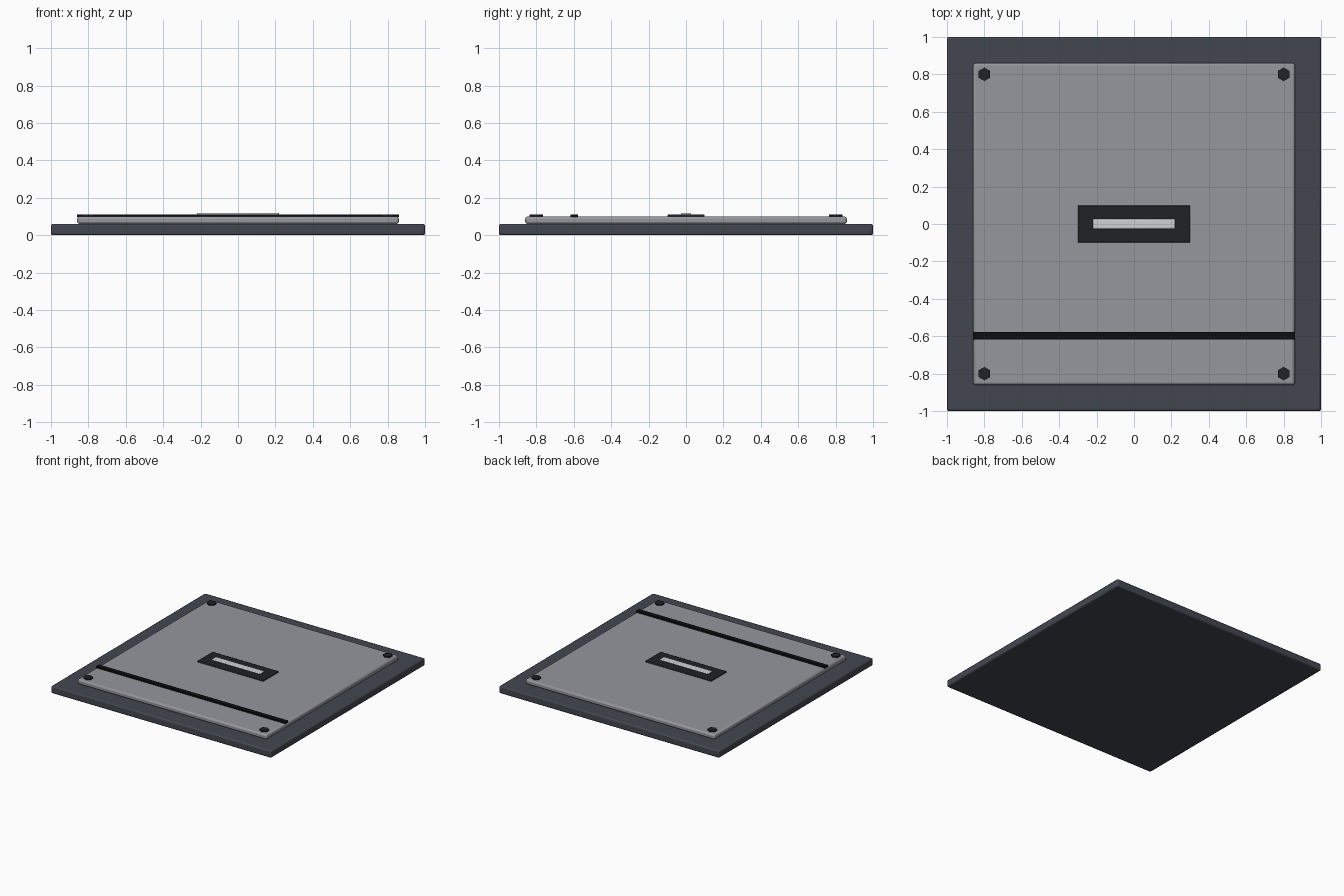
import bpy, math

if "Cube" in bpy.data.objects:
    bpy.data.objects.remove(bpy.data.objects["Cube"])


def material(name, rgb):
    m = bpy.data.materials.new(name)
    m.diffuse_color = (*rgb, 1)
    m.use_nodes = True
    m.node_tree.nodes["Principled BSDF"].inputs["Base Color"].default_value = m.diffuse_color
    return m


frame_mat = material("frame_slate", (0.055, 0.062, 0.078))
panel_mat = material("panel_grey", (0.30, 0.31, 0.34))
dark_mat = material("dark_metal", (0.015, 0.016, 0.019))
black_mat = material("black_seam", (0.004, 0.004, 0.005))
light_mat = material("light_metal", (0.62, 0.64, 0.66))


def slab(name, x, y, half_x, half_y, z0, z1, mat, bevel=0, segments=2):
    bpy.ops.mesh.primitive_cube_add(size=1, location=(x, y, (z0 + z1) / 2))
    ob = bpy.context.object
    ob.name = name
    ob.scale = (2 * half_x, 2 * half_y, z1 - z0)
    bpy.ops.object.transform_apply(location=False, rotation=False, scale=True)
    ob.data.materials.append(mat)
    if bevel:
        b = ob.modifiers.new("rounded_edges", 'BEVEL')
        b.width = bevel
        b.segments = segments
        bpy.ops.object.shade_smooth_by_angle(angle=math.radians(35))
    return ob


# Outer frame and raised hatch panel
slab("base_frame", 0, 0, 1, 1, 0, 0.06, frame_mat, 0.01)
slab("hatch_panel", 0, 0, 0.86, 0.86, 0.06, 0.10, panel_mat, 0.012)

# Seam strip across the front of the panel
slab("hinge_seam", 0, -0.597, 0.86, 0.02, 0.098, 0.112, black_mat)

# Handle recess plate and grip bar
slab("handle_plate", 0, 0, 0.30, 0.10, 0.096, 0.11, dark_mat, 0.005)
slab("handle_grip", 0, 0, 0.22, 0.027, 0.10, 0.12, light_mat, 0.007)

# Hexagonal corner bolts
for sx in (-1, 1):
    for sy in (-1, 1):
        bpy.ops.mesh.primitive_cylinder_add(
            vertices=6, radius=0.036, depth=0.014,
            location=(sx * 0.8, sy * 0.8, 0.104))
        bolt = bpy.context.object
        bolt.name = f"bolt_{'right' if sx > 0 else 'left'}_{'back' if sy > 0 else 'front'}"
        bolt.data.materials.append(dark_mat)
